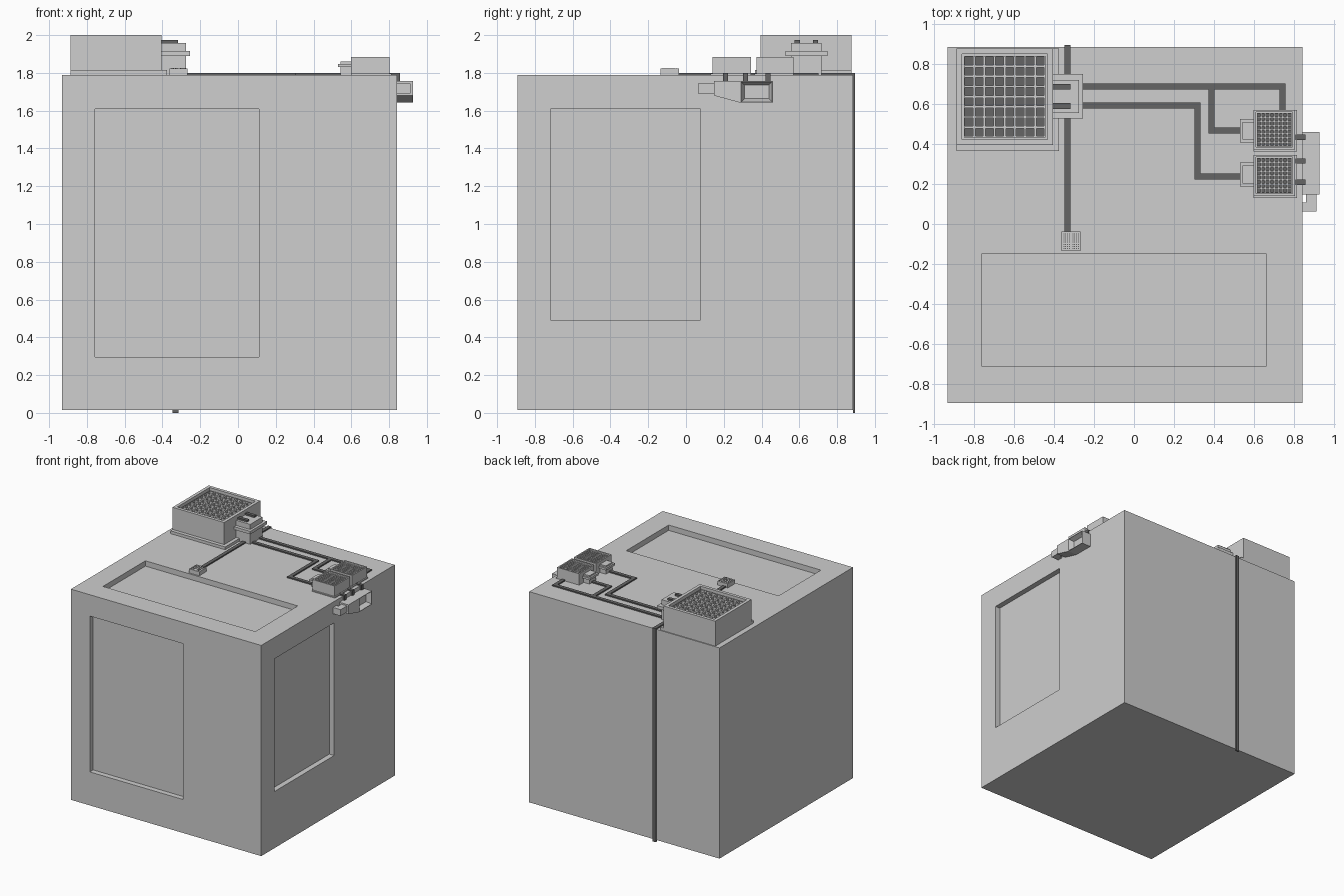
import bpy, bmesh

if "Cube" in bpy.data.objects:
    bpy.data.objects.remove(bpy.data.objects["Cube"])


def material(name, v):
    m = bpy.data.materials.new(name)
    m.diffuse_color = (v, v, v, 1)
    m.use_nodes = True
    m.node_tree.nodes["Principled BSDF"].inputs["Base Color"].default_value = m.diffuse_color
    return m


LIGHT = material("light grey", 0.62)
DARK = material("dark grey", 0.13)
TOP = 1.79      # height of the cube's top face
EDGE = 0.842    # right face of the cube


def add_box(bm, x0, x1, y0, y1, z0, z1):
    v = [bm.verts.new((x, y, z)) for x in (x0, x1) for y in (y0, y1) for z in (z0, z1)]
    for f in ((0, 1, 3, 2), (4, 6, 7, 5), (0, 4, 5, 1), (2, 3, 7, 6), (0, 2, 6, 4), (1, 5, 7, 3)):
        bm.faces.new([v[i] for i in f])


def finish(name, bm, mat):
    bmesh.ops.recalc_face_normals(bm, faces=bm.faces)
    me = bpy.data.meshes.new(name)
    bm.to_mesh(me)
    bm.free()
    me.materials.append(mat)
    ob = bpy.data.objects.new(name, me)
    bpy.context.collection.objects.link(ob)
    return ob


def boxes(name, mat, *specs):
    bm = bmesh.new()
    for s in specs:
        add_box(bm, *s)
    return finish(name, bm, mat)


def vent(name, x0, x1, y0, y1, z1, margin, depth, n, bar, lip):
    """Open-topped housing with a base flange, a dark floor and a square grille."""
    boxes(name + "_base", LIGHT, (x0, x1 + lip, y0 - lip, y1, TOP, TOP + 0.8 * lip))
    bm = bmesh.new()
    add_box(bm, x0, x1, y0, y1, TOP, z1)
    bm.normal_update()
    top = max(bm.faces, key=lambda f: f.calc_center_median().z)
    bmesh.ops.inset_region(bm, faces=[top], thickness=margin)
    inner = bmesh.ops.extrude_discrete_faces(bm, faces=[top])["faces"][0]
    bmesh.ops.translate(bm, verts=inner.verts, vec=(0, 0, -depth))
    finish(name + "_housing", bm, LIGHT)
    a0, a1, b0, b1 = x0 + margin, x1 - margin, y0 + margin, y1 - margin
    zf = z1 - depth
    boxes(name + "_floor", DARK, (a0, a1, b0, b1, zf, zf + 0.003))
    bars = []
    for i in range(n + 1):
        cx, cy = a0 + (a1 - a0) * i / n, b0 + (b1 - b0) * i / n
        zt = z1 - depth * 0.4
        bars.append((max(a0, cx - bar / 2), min(a1, cx + bar / 2), b0, b1, zf, zt))
        bars.append((a0, a1, max(b0, cy - bar / 2), min(b1, cy + bar / 2), zf, zt - 0.001))
    boxes(name + "_grille", LIGHT, *bars)


# Cube with recessed panels on the front, right and top
body = boxes("cube_body", LIGHT, (-0.932, EDGE, -0.893, 0.885, 0.015, TOP))
D = 0.045
cutter = boxes("panel_cutter", LIGHT,
               (-0.756, 0.111, -1.0, -0.893 + D, 0.297, 1.61),
               (EDGE - D, 1.0, -0.718, 0.078, 0.492, 1.61),
               (-0.76, 0.66, -0.712, -0.147, TOP - D, 1.9))
mod = body.modifiers.new("panels", "BOOLEAN")
mod.operation = "DIFFERENCE"
mod.solver = "EXACT"
mod.object = cutter
bpy.context.view_layer.update()
cut = bpy.data.meshes.new_from_object(body.evaluated_get(bpy.context.evaluated_depsgraph_get()))
body.modifiers.clear()
body.data = cut
bpy.data.objects.remove(cutter)

# Large vent and two small vents
vent("large_vent", -0.887, -0.405, 0.395, 0.877, 2.0, 0.038, 0.045, 8, 0.012, 0.03)
vent("small_vent_back", 0.597, 0.803, 0.372, 0.570, 1.885, 0.016, 0.02, 8, 0.0075, 0.01)
vent("small_vent_front", 0.597, 0.803, 0.140, 0.345, 1.885, 0.016, 0.02, 8, 0.0075, 0.01)

# Junction box beside the large vent, with cable ends on top
boxes("junction_box", LIGHT,
      (-0.405, -0.275, 0.555, 0.718, TOP, 1.958),
      (-0.405, -0.255, 0.527, 0.750, 1.89, 1.915))
boxes("junction_cable_ends", DARK,
      *[(-0.405, -0.318, y, y + 0.028, 1.955, 1.973) for y in (0.575, 0.672)])

# Small junction boxes beside the small vents
for tag, yc in (("back", 0.465), ("front", 0.247)):
    boxes("small_junction_" + tag, LIGHT,
          (0.543, 0.597, yc - 0.044, yc + 0.044, TOP, 1.86),
          (0.530, 0.597, yc - 0.059, yc + 0.059, 1.83, 1.848))


# Flat cables routed along the top
def cable(name, pts, w=0.015, h=0.01):
    segs = [(min(a[0], b[0]) - w, max(a[0], b[0]) + w, min(a[1], b[1]) - w, max(a[1], b[1]) + w,
             TOP - 0.002, TOP + h) for a, b in zip(pts, pts[1:])]
    boxes(name, DARK, *segs)


cable("cable_far", [(-0.29, 0.686), (0.742, 0.686), (0.742, 0.57)])
cable("cable_branch", [(0.387, 0.686), (0.387, 0.466), (0.54, 0.466)])
cable("cable_near", [(-0.29, 0.591), (0.317, 0.591), (0.317, 0.237), (0.54, 0.237)])
boxes("main_cable", DARK,
      (-0.346, -0.316, -0.05, 0.895, TOP - 0.002, TOP + 0.01),
      (-0.346, -0.316, 0.883, 0.895, 0, TOP + 0.01))

# Small perforated sensor box at the end of the main cable
boxes("sensor_box", LIGHT, (-0.362, -0.267, -0.134, -0.038, TOP, 1.824))
boxes("sensor_holes", DARK,
      *[(x, x + 0.005, y, y + 0.005, 1.823, 1.8255)
        for g in (-0.353, -0.308) for i in range(4) for j in range(8)
        for x in [g + i * 0.0095] for y in [-0.125 + j * 0.0105]])

# Side unit: wedge-bottomed profile pushed out from the right face, funnel recess
XO = 0.927
bm = bmesh.new()
profile = [(0.147, 1.757), (0.147, 1.68), (0.288, 1.642), (0.46, 1.642), (0.46, 1.757), (0.288, 1.757)]
inner = [bm.verts.new((EDGE, y, z)) for y, z in profile]
outer = [bm.verts.new((XO, y, z)) for y, z in profile]
for i in range(6):
    j = (i + 1) % 6
    bm.faces.new((inner[i], inner[j], outer[j], outer[i]))
bm.faces.new(inner)
bm.faces.new([outer[i] for i in (0, 1, 2, 5)])
mouth = bm.faces.new([outer[i] for i in (2, 3, 4, 5)])
bmesh.ops.recalc_face_normals(bm, faces=bm.faces)
bmesh.ops.inset_region(bm, faces=[mouth], thickness=0.006)
bmesh.ops.inset_region(bm, faces=[mouth], thickness=0.024, depth=-0.04)
finish("side_unit", bm, LIGHT)
boxes("side_nozzle", LIGHT, (0.86, 0.912, 0.063, 0.15, 1.692, 1.745),
      (EDGE, 0.912, 0.063, 0.107, 1.692, 1.745))

# Short cables over the edge into the side unit
for i, y in enumerate((0.195, 0.301, 0.42)):
    boxes("edge_cable_%d" % (i + 1), DARK,
          (0.80, 0.857, y, y + 0.027, TOP - 0.002, TOP + 0.01),
          (EDGE - 0.002, 0.857, y, y + 0.027, 1.75, TOP + 0.01))
